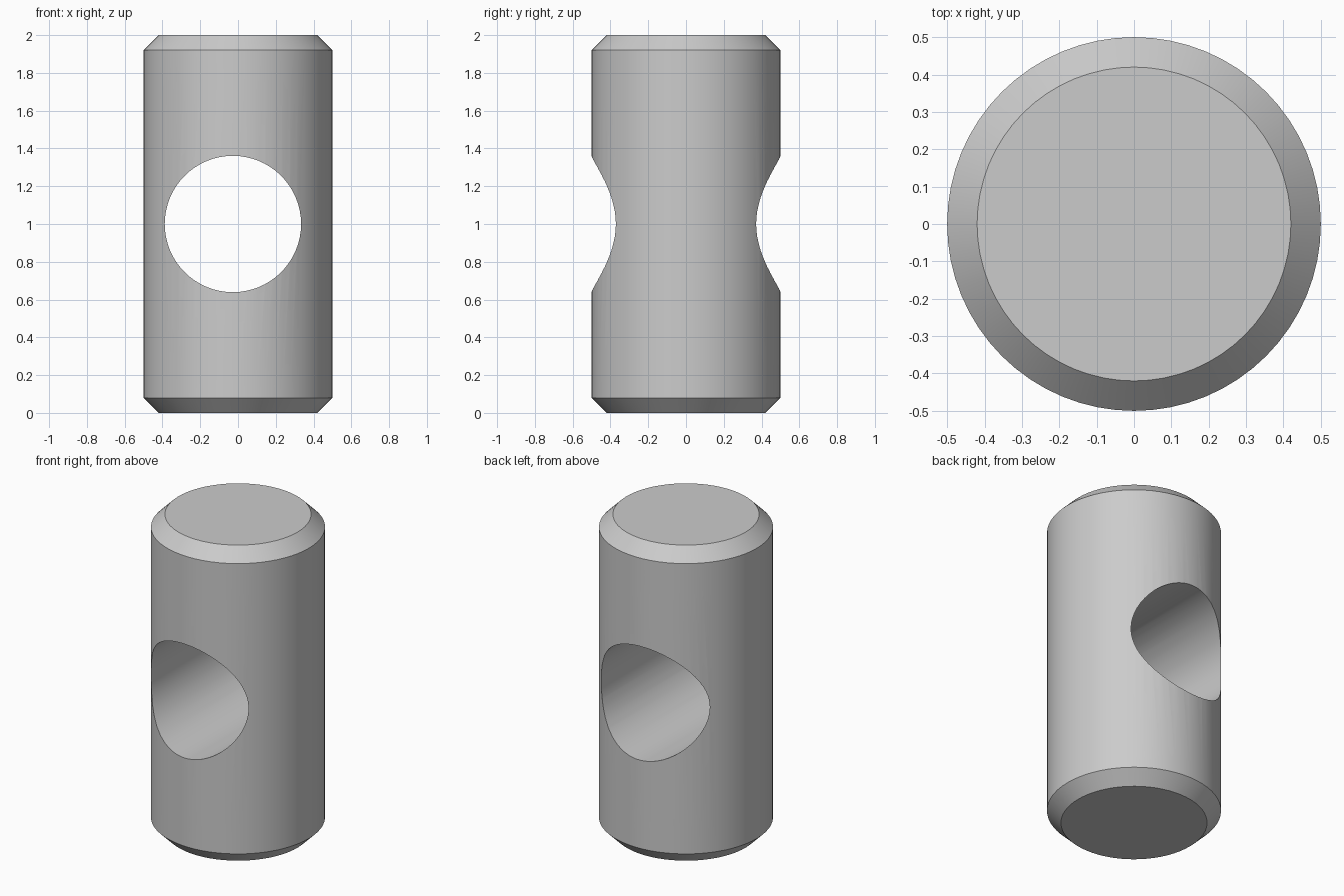
import bpy, math

cube = bpy.data.objects.get("Cube")
if cube:
    bpy.data.objects.remove(cube, do_unlink=True)

RADIUS, HEIGHT, CHAMFER = 0.5, 2.0, 0.08
HOLE_RADIUS, HOLE_X = 0.361, -0.027
SIDES = 64

steel = bpy.data.materials.new("grey_steel")
steel.use_nodes = True
colour = (0.6, 0.6, 0.6, 1)
steel.diffuse_color = colour
steel.node_tree.nodes["Principled BSDF"].inputs["Base Color"].default_value = colour


def cylinder(name, radius, depth, location, rotation=(0, 0, 0)):
    bpy.ops.mesh.primitive_cylinder_add(vertices=SIDES, radius=radius, depth=depth,
                                        location=location, rotation=rotation)
    obj = bpy.context.object
    obj.name = name
    obj.data.materials.append(steel)
    return obj


# Cutter for the slightly off-centre cross hole
cutter = cylinder("hole_cutter", HOLE_RADIUS, 2, (HOLE_X, 0, HEIGHT / 2), (math.pi / 2, 0, 0))
cutter.hide_render = True

# Barrel with chamfered rims
barrel = cylinder("barrel", RADIUS, HEIGHT, (0, 0, HEIGHT / 2))
bevel = barrel.modifiers.new("rim_chamfer", 'BEVEL')
bevel.width = CHAMFER
bevel.segments = 1
bevel.limit_method = 'ANGLE'
bevel.angle_limit = math.radians(60)

# Cross hole running front to back
hole = barrel.modifiers.new("cross_hole", 'BOOLEAN')
hole.operation = 'DIFFERENCE'
hole.solver = 'EXACT'
hole.object = cutter

for modifier in (bevel, hole):
    bpy.ops.object.modifier_apply(modifier=modifier.name)
bpy.data.objects.remove(cutter, do_unlink=True)
bpy.ops.object.shade_smooth_by_angle(angle=math.radians(30))
